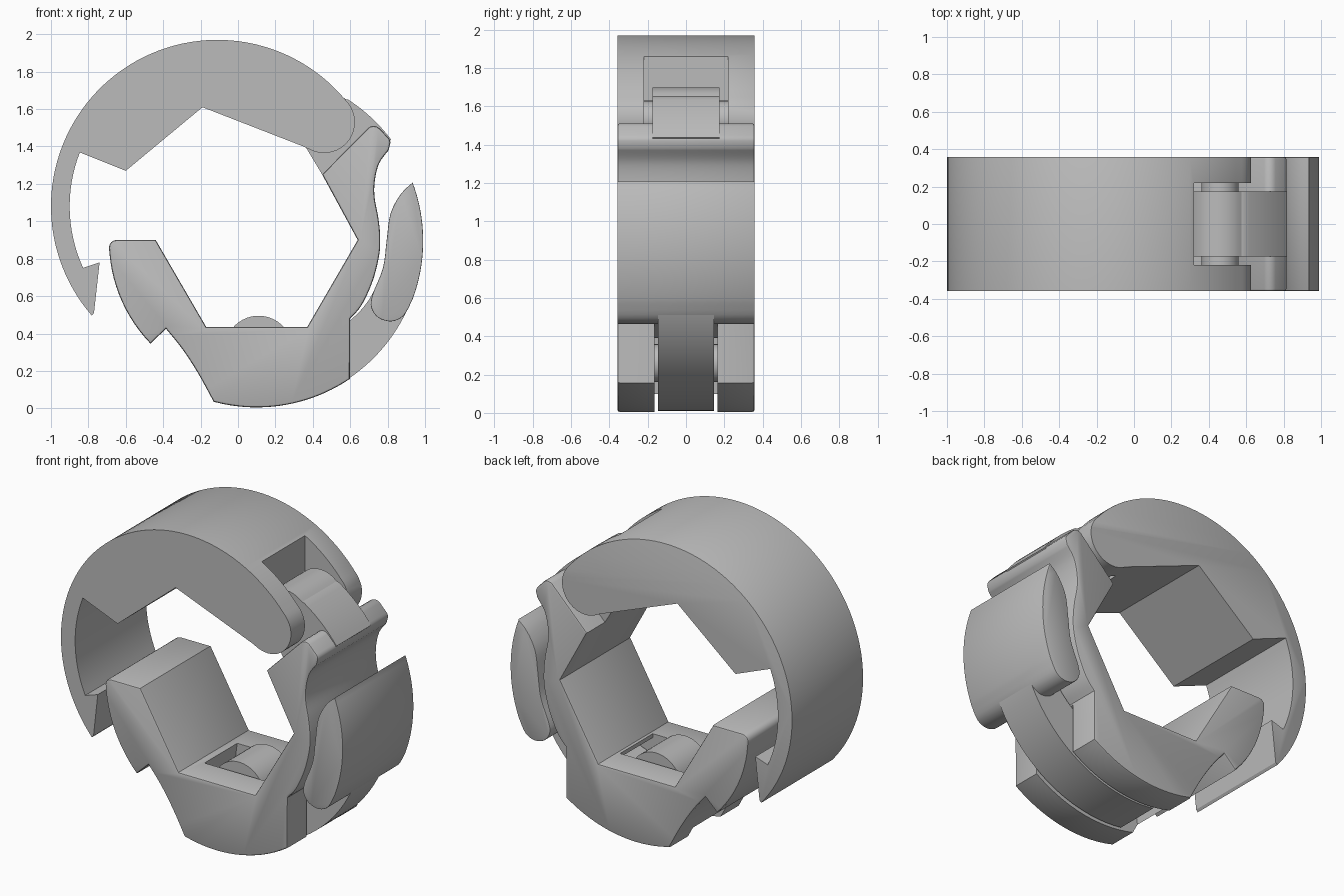
import bpy, bmesh
from math import cos, sin, radians, hypot

cube = bpy.data.objects.get("Cube")
if cube:
    bpy.data.objects.remove(cube)

grey = bpy.data.materials.new("plain grey")
grey.use_nodes = True
COLOUR = (0.5, 0.5, 0.5, 1)
grey.diffuse_color = COLOUR
grey.node_tree.nodes["Principled BSDF"].inputs["Base Color"].default_value = COLOUR

HALF = 0.358            # half of the full depth
UPPER = (-0.11, 1.08)   # centre of the jaw's rim
LOWER = (0.10, 0.895)   # centre of the body's rim
HINGE = (0.46, 1.53)
PIVOT = (0.11, 0.315)
RIM, INNER = 0.89, 0.79


def arc(centre, r, a0, a1, n=12):
    steps = [radians(a0 + (a1 - a0) * i / n) for i in range(n + 1)]
    return [(centre[0] + r * cos(a), centre[1] + r * sin(a)) for a in steps]


def smooth_path(points, n=5):
    """Curve through the points, keeping both ends."""
    out = []
    p = [points[0]] + points + [points[-1]]
    for a, b, c, d in zip(p, p[1:], p[2:], p[3:]):
        for i in range(n):
            t = i / n
            out.append(tuple(0.5 * (2 * b[k] + (c[k] - a[k]) * t
                       + (2 * a[k] - 5 * b[k] + 4 * c[k] - d[k]) * t * t
                       + (3 * b[k] - a[k] - 3 * c[k] + d[k]) * t ** 3) for k in (0, 1)))
    return out + [points[-1]]


def slab(name, profile, half, bevel=0, rule=lambda e: True):
    """Extrude an x-z profile along y; round the rim edges that obey the rule."""
    bm = bmesh.new()
    face = bm.faces.new([bm.verts.new((x, -half, z)) for x, z in profile])
    new = bmesh.ops.extrude_face_region(bm, geom=[face])["geom"]
    verts = [v for v in new if isinstance(v, bmesh.types.BMVert)]
    bmesh.ops.translate(bm, verts=verts, vec=(0, 2 * half, 0))
    bmesh.ops.recalc_face_normals(bm, faces=bm.faces)
    if bevel:
        rim = [e for e in bm.edges
               if abs(e.verts[0].co.y - e.verts[1].co.y) < 0.001 and rule(e)]
        bmesh.ops.bevel(bm, geom=rim, offset=bevel, segments=2, profile=0.5,
                        affect='EDGES', clamp_overlap=True)
    mesh = bpy.data.meshes.new(name)
    bm.to_mesh(mesh)
    bm.free()
    mesh.materials.append(grey)
    ob = bpy.data.objects.new(name, mesh)
    bpy.context.collection.objects.link(ob)
    return ob


def cut(ob, name, profile, half):
    cutter = slab(name, profile, half)
    cutter.hide_render = True
    cutter.hide_set(True)
    mod = ob.modifiers.new("slot", 'BOOLEAN')
    mod.operation, mod.solver, mod.object = 'DIFFERENCE', 'EXACT', cutter
    bpy.context.view_layer.objects.active = ob
    bpy.ops.object.modifier_apply(modifier=mod.name)
    bpy.data.objects.remove(cutter)


def back_rim(e):
    return all(v.co.y > 0 and hypot(v.co.x - UPPER[0], v.co.z - UPPER[1]) > RIM - 0.01
               for v in e.verts)


# Upper jaw with hooked end and round hinge cheeks
jaw = slab("upper_jaw",
           arc(UPPER, RIM, 40, 221, 64) + [(-0.77, 0.51), (-0.74, 0.78)]
           + arc(UPPER, INNER, 204.6, 158.6, 16)
           + [(-0.60, 1.27), (-0.19, 1.61), (0.35, 1.40)]
           + arc(HINGE, 0.165, 248, 405, 20),
           HALF, 0.015, back_rim)
cut(jaw, "jaw_slot", [(0.32, 1.2), (0.9, 1.2), (0.9, 2.1), (0.32, 2.1)], 0.218)

# Lower body with half a hexagonal opening
outer_side = smooth_path([(0.60, 0.48), (0.66, 0.55), (0.72, 0.68), (0.755, 0.82),
                          (0.76, 0.92), (0.75, 1.02), (0.73, 1.13), (0.732, 1.22),
                          (0.755, 1.31), (0.805, 1.38)])
body = slab("lower_body",
            [(-0.44, 0.90)] + arc((-0.65, 0.86), 0.04, 90, 180, 4)
            + arc(LOWER, INNER, 185, 224, 12)
            + smooth_path([(-0.385, 0.425), (-0.30, 0.32), (-0.215, 0.19), (-0.13, 0.035)], 4)
            + arc(LOWER, RIM, 256, 304, 20) + outer_side
            + arc((0.775, 1.42), 0.04, 0, 45, 3) + arc((0.725, 1.465), 0.045, 45, 130, 4)
            + [(0.45, 1.25), (0.64, 0.90), (0.37, 0.435), (-0.17, 0.435)],
            HALF, 0.012)
cut(body, "body_slot", [(-0.10, 0.6), (0.35, 0.6), (0.35, 0.41), (0.46, 0.39),
                        (0.62, 0.48), (0.70, -0.1), (-0.19, -0.1)], 0.165)

# Hinge arm reaching into the jaw slot
arm = slab("hinge_arm",
           [(0.36, 1.40), (0.45, 1.25), (0.60, 1.18), (0.74, 1.36)]
           + arc(LOWER, 0.9, 37, 57, 10) + arc(HINGE, 0.168, 47, 230, 24), 0.175)

# Lever: wide grip and narrow tongue running to its pivot
grip = slab("lever_grip",
            arc(LOWER, RIM, -20, 20, 24)
            + smooth_path([(0.935, 1.208), (0.87, 1.145), (0.815, 1.04), (0.795, 0.90),
                           (0.775, 0.75), (0.72, 0.61), (0.712, 0.54), (0.75, 0.485),
                           (0.82, 0.465), (0.885, 0.495), (0.93, 0.575)], 4),
            HALF, 0.016)
tongue = slab("lever_tongue",
              arc(LOWER, RIM - 0.005, 262, 350, 36)
              + smooth_path([(0.80, 0.85), (0.765, 0.72), (0.70, 0.58), (0.60, 0.47),
                             (0.45, 0.36), (0.30, 0.31)], 4)
              + arc(PIVOT, 0.18, 0, 190, 24), 0.145)

# Pins
hinge_pin = slab("hinge_pin", arc(HINGE, 0.1, 0, 345, 23), 0.25)
lever_pin = slab("lever_pin", arc((0.11, 0.26), 0.1, 0, 345, 23), 0.22)

# Smooth curved walls, crisp corners
for ob in (jaw, body, arm, grip, tongue, hinge_pin, lever_pin):
    bpy.ops.object.select_all(action='DESELECT')
    ob.select_set(True)
    bpy.context.view_layer.objects.active = ob
    bpy.ops.object.shade_smooth_by_angle(angle=radians(25))
